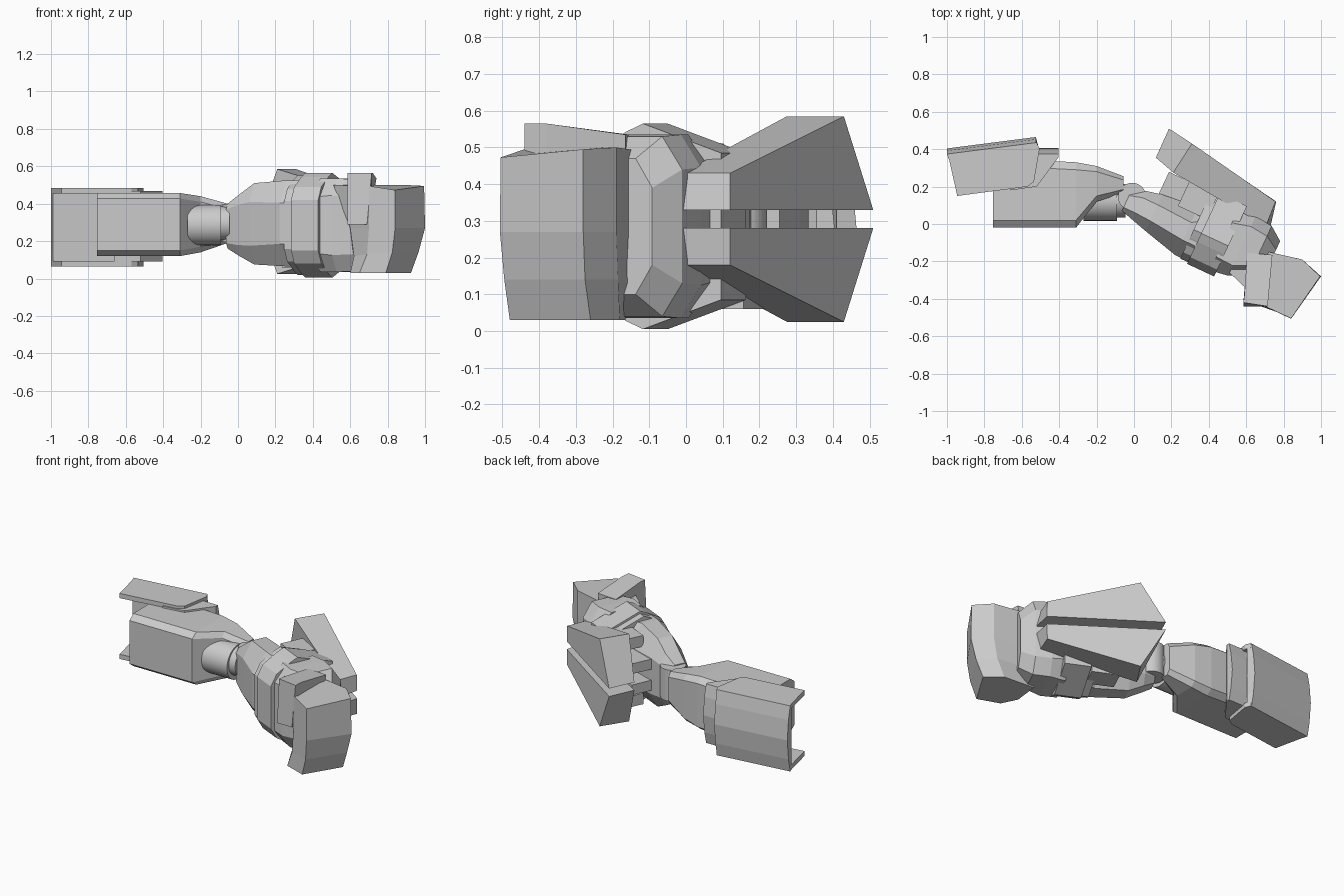
import bpy, bmesh, math
from mathutils import Vector

if "Cube" in bpy.data.objects:
    bpy.data.objects.remove(bpy.data.objects["Cube"])

ORIGIN, ANG = Vector((0.3, 0.0)), math.radians(-25)   # frame of the bent upper limb


def skin(name, rings):
    """Closed solid bridging equal-sized rings of 3D points."""
    bm = bmesh.new()
    vs = [[bm.verts.new(p) for p in r] for r in rings]
    n = len(vs[0])
    for a, b in zip(vs, vs[1:]):
        for i in range(n):
            j = (i + 1) % n
            bm.faces.new((a[i], a[j], b[j], b[i]))
    bm.faces.new(vs[0])
    bm.faces.new(vs[-1])
    bmesh.ops.recalc_face_normals(bm, faces=bm.faces)
    me = bpy.data.meshes.new(name)
    bm.to_mesh(me)
    bm.free()
    ob = bpy.data.objects.new(name, me)
    bpy.context.collection.objects.link(ob)
    return ob


def prism(name, pts, z0, z1):
    return skin(name, [[(x, y, z) for x, y in pts] for z in (z0, z1)])


def bowed(name, pts, z0, z1, bow, moved):
    """Prism whose first `moved` points sink back towards top and bottom."""
    rings = []
    for t, k in ((0, 1), (.2, .4), (.5, 0), (.8, .4), (1, 1)):
        rings.append([(x, y - bow * k * (i < moved), z0 + t * (z1 - z0)) for i, (x, y) in enumerate(pts)])
    return skin(name, rings)


def local(u, v, z):
    c, s = math.cos(ANG), math.sin(ANG)
    return (ORIGIN.x + c * u - s * v, ORIGIN.y + s * u + c * v, z)


def octagon(v0, v1, z0, z1, c, d):
    """Chamfered section: c along v, d along z."""
    return [(v0, z0 + d), (v0 + c, z0), (v1 - c, z0), (v1, z0 + d),
            (v1, z1 - d), (v1 - c, z1), (v0 + c, z1), (v0, z1 - d)]


def loft(name, stations, bent=True):
    f = local if bent else (lambda u, v, z: (u, v, z))
    return skin(name, [[f(u, v, z) for v, z in octagon(*r)] for u, *r in stations])


def cylinder(name, loc, r, depth, rot=(0, 0, 0)):
    bpy.ops.mesh.primitive_cylinder_add(vertices=32, radius=r, depth=depth, location=loc, rotation=rot)
    bpy.context.object.name = name
    bpy.ops.object.shade_smooth_by_angle(angle=math.radians(35))


# Lower limb body
loft("lower_limb", [(-.755, -.02, .35, .12, .457, .04, .03),
                    (-.405, -.02, .335, .12, .457, .04, .03),
                    (-.31, -.02, .33, .12, .457, .04, .03),
                    (-.2, .12, .31, .14, .44, .03, .03),
                    (-.055, .165, .255, .19, .40, .02, .03)], bent=False)

# Outer open channel: bowed back wall and two flanges
bowed("channel_wall", [(-1, .404), (-.525, .465), (-.51, .41), (-.99, .345)], .065, .485, .03, 2)
flange = [(-.995, .374), (-.52, .435), (-.505, .40), (-.535, .225), (-.57, .2), (-.945, .15)]
for n, z in (("lower", .065), ("upper", .455)):
    prism(n + "_channel_flange", flange, z, z + .03)

# Inner stepped sleeve
bowed("sleeve", [(-.66, .405), (-.405, .405), (-.405, .355), (-.52, .2), (-.66, .18)], .09, .468, .03, 2)

# Elbow joint
cylinder("elbow_barrel", (-.18, .125, .285), .108, .18, (0, math.pi / 2, 0))
cylinder("elbow_ring", (-.075, .125, .295), .09, .06, (0, math.pi / 2, 0))
cylinder("elbow_pivot", (-.01, .145, .295), .075, .2)

# Upper limb
loft("upper_limb", [(-.36, -.09, .02, .16, .40, .02, .03),
                    (-.29, -.11, .06, .12, .45, .04, .06),
                    (-.2, -.135, .08, .075, .51, .06, .10),
                    (0, -.185, .10, .065, .525, .09, .12),
                    (.1, -.185, .15, .065, .525, .09, .12)])

# Armoured band with a lower rim and a taller main ring
top = [(-.2, .42), (-.16, .49), (-.07, .543), (-.02, .565), (.215, .485)]
section = top + [(v, .57 - z) for v, z in reversed(top)]
for name, u0, u1, k in (("band_rim", .03, .11, .95), ("band_main", .075, .235, 1.0)):
    skin(name, [[local(u, v * k, .285 + (z - .285) * k) for v, z in section] for u in (u0, u1)])

# Faceted shoulder block behind the band
loft("shoulder_block", [(.2, -.18, .18, .035, .535, .08, .10),
                        (.30, -.165, .185, .035, .535, .06, .09),
                        (.40, -.12, .175, .04, .53, .06, .09),
                        (.475, -.05, .12, .10, .47, .05, .08)])

# Outer shoulder cap, bowed from bottom to top
skin("shoulder_cap", [
    [(.62, -.165, .03), (.83, -.18, .03), (.925, -.26, .03), (.79, -.48, .03), (.65, -.43, .03), (.6, -.33, .03)],
    [(.62, -.135, .12), (.88, -.185, .14), (.965, -.275, .14), (.825, -.495, .14), (.69, -.44, .13), (.62, -.32, .12)],
    [(.59, -.12, .27), (.90, -.19, .27), (1.0, -.28, .27), (.84, -.507, .27), (.70, -.44, .27), (.6, -.29, .27)],
    [(.59, -.12, .49), (.90, -.19, .50), (.995, -.28, .495), (.84, -.505, .473), (.70, -.44, .495), (.51, -.26, .50)]])

# Block on the cap, top slopes towards the back
skin("cap_block", [
    [(.585, -.42, .29), (.585, -.44, .29), (.69, -.44, .29), (.69, -.38, .29), (.70, -.165, .29), (.605, -.155, .29)],
    [(.59, -.38, .565), (.585, -.42, .565), (.715, -.44, .565), (.72, -.38, .565), (.74, -.165, .535), (.605, -.155, .535)]])

# Mirrored pair of wing plates
low = [(.187, .51), (.76, .12), (.73, -.012), (.117, .355)]
high = [(.31, .43, .585), (.757, .12, .43), (.705, -.012, .43), (.21, .275, .585)]
for name, s in (("upper_wing", 1), ("lower_wing", -1)):
    skin(name, [[(x, y, .305 + s * .025) for x, y in low],
                [(x, y, .305 + s * (z - .305)) for x, y, z in high]])

# Connector bars between limb and wings
for i, (z0, z1, u0) in enumerate([(.06, .13, -.10), (.20, .265, -.22), (.335, .40, -.22), (.43, .50, -.10)]):
    corners = [local(u, v, 0)[:2] for u, v in ((u0, .06), (.07, .06), (.07, .205), (u0, .205))]
    prism(f"connector_bar_{i + 1}", corners, z0, z1)
